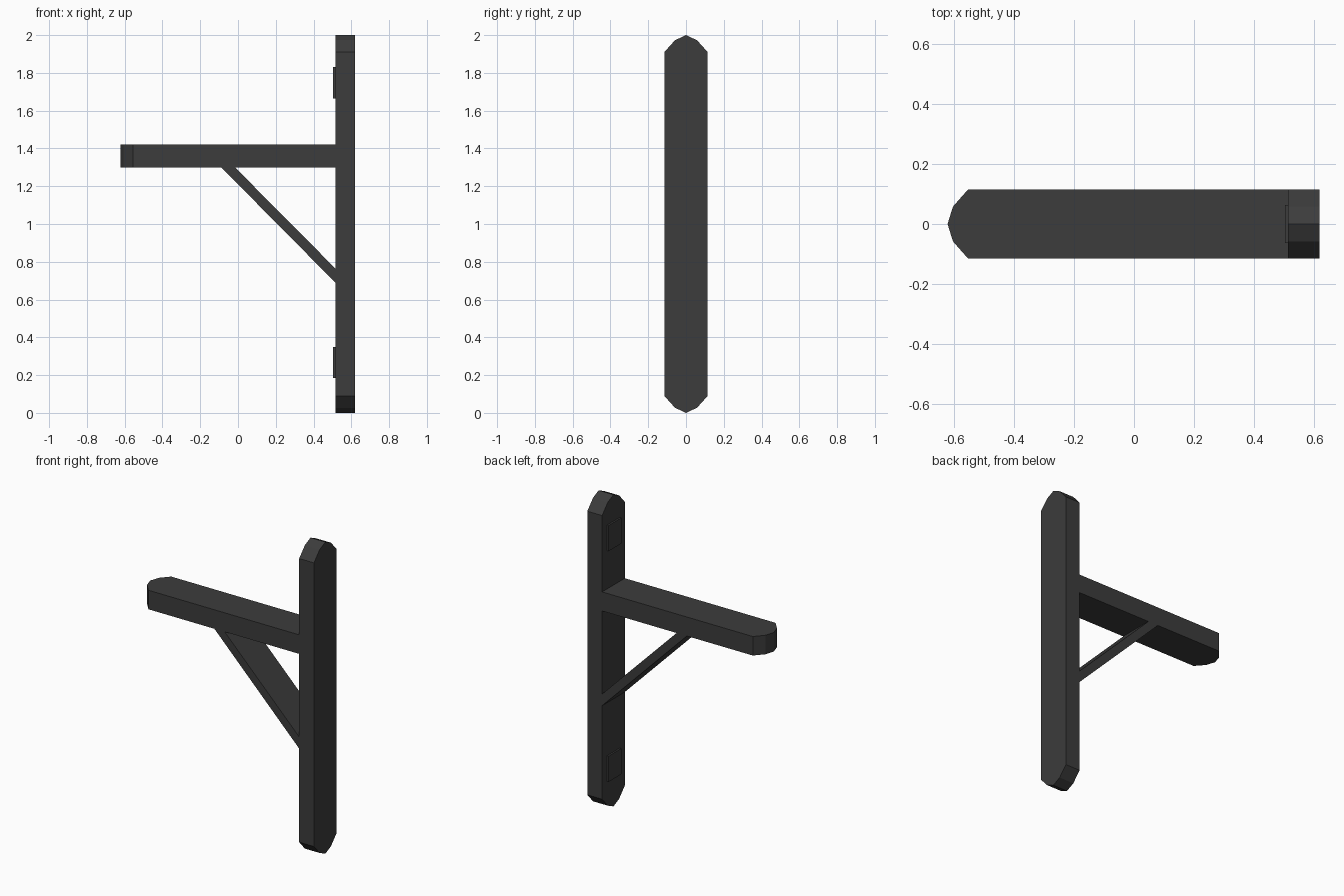
import bpy, bmesh
from mathutils import Vector

if "Cube" in bpy.data.objects:
    bpy.data.objects.remove(bpy.data.objects["Cube"])

mat = bpy.data.materials.new("dark_iron")
mat.diffuse_color = (0.045, 0.045, 0.045, 1)
mat.use_nodes = True
mat.node_tree.nodes["Principled BSDF"].inputs["Base Color"].default_value = mat.diffuse_color


def extrude_profile(name, points, direction):
    """Make a flat polygon and extrude it into a solid."""
    bm = bmesh.new()
    face = bm.faces.new([bm.verts.new(p) for p in points])
    ext = bmesh.ops.extrude_face_region(bm, geom=[face], use_keep_orig=True)
    verts = [g for g in ext["geom"] if isinstance(g, bmesh.types.BMVert)]
    bmesh.ops.translate(bm, verts=verts, vec=Vector(direction))
    bmesh.ops.recalc_face_normals(bm, faces=bm.faces)
    mesh = bpy.data.meshes.new(name)
    bm.to_mesh(mesh)
    bm.free()
    mesh.materials.append(mat)
    obj = bpy.data.objects.new(name, mesh)
    bpy.context.collection.objects.link(obj)
    return obj


W = 0.115            # half width of every beam
X0, X1 = 0.515, 0.62  # wall plate back and front

# Upright wall plate with faceted round ends
bottom = [(-W, 0.09), (-0.058, 0.027), (0, 0), (0.058, 0.027), (W, 0.09)]
top = [(-y, 2 - z) for y, z in bottom]
extrude_profile("wall_plate", [(X0, y, z) for y, z in bottom + top], (X1 - X0, 0, 0))

# Horizontal arm with a faceted round tip
tip = [(X0, -W), (X0, W), (-0.555, W), (-0.605, 0.058),
       (-0.623, 0), (-0.605, -0.058), (-0.555, -W)]
extrude_profile("arm", [(x, y, 1.298) for x, y in tip], (0, 0, 0.122))

# Diagonal brace under the arm
brace = [(-0.087, 1.298), (-0.014, 1.298), (X0, 0.765), (X0, 0.69)]
extrude_profile("brace", [(x, -W, z) for x, z in brace], (0, 2 * W, 0))

# Small mounting pads on the plate
for name, z in (("lower_pad", 0.185), ("upper_pad", 1.665)):
    pad = [(-0.064, z), (0.064, z), (0.064, z + 0.165), (-0.064, z + 0.165)]
    extrude_profile(name, [(0.504, y, h) for y, h in pad], (X0 - 0.504, 0, 0))
